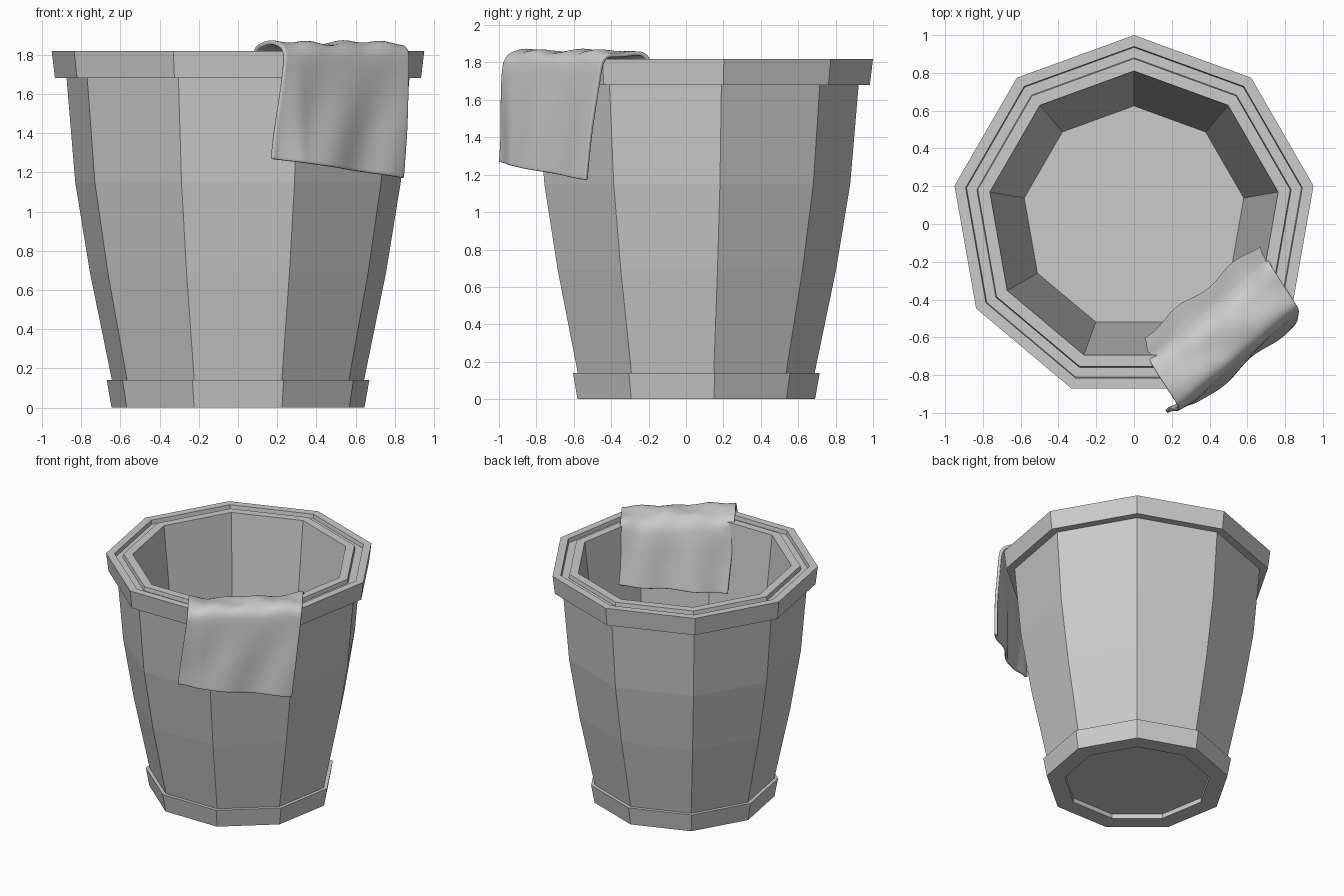
import bpy, bmesh
from math import sin, cos, pi, radians, hypot, exp
from mathutils import Vector

if "Cube" in bpy.data.objects:
    bpy.data.objects.remove(bpy.data.objects["Cube"])

CY = 0.035      # pot axis offset in y
SIDES = 9


def make_object(name, bm, smooth=False):
    bmesh.ops.recalc_face_normals(bm, faces=bm.faces[:])
    mesh = bpy.data.meshes.new(name)
    bm.to_mesh(mesh)
    bm.free()
    for p in mesh.polygons:
        p.use_smooth = smooth
    obj = bpy.data.objects.new(name, mesh)
    bpy.context.collection.objects.link(obj)
    return obj


def lathe(name, profile):
    """Nine-sided faceted solid, first and last rings are capped."""
    bm = bmesh.new()
    rings = []
    for r, z in profile:
        angs = [pi / 2 + i * 2 * pi / SIDES for i in range(SIDES)]
        rings.append([bm.verts.new((r * cos(a), CY + r * sin(a), z)) for a in angs])
    for lo, hi in zip(rings, rings[1:]):
        for i in range(SIDES):
            j = (i + 1) % SIDES
            bm.faces.new((lo[i], lo[j], hi[j], hi[i]))
    bm.faces.new(rings[0])
    bm.faces.new(rings[-1])
    return make_object(name, bm)


# Pot: recessed underside, foot, curved wall, grooved rim, straight inner wall
lathe("pot", [
    (0.525, 0.035), (0.525, 0), (0.655, 0), (0.68, 0.14), (0.653, 0.14),
    (0.767, 0.69), (0.843, 1.15), (0.888, 1.68),
    (0.948, 1.68), (0.965, 1.82), (0.905, 1.82), (0.90, 1.79),
    (0.845, 1.79), (0.84, 1.82), (0.775, 1.82), (0.59, 0.14)])

# Towel: path over the rim as (distance from axis, height), inside to outside
PATH = [(0.535, 1.35), (0.57, 1.50), (0.61, 1.68), (0.645, 1.79), (0.70, 1.84),
        (0.80, 1.853), (0.88, 1.85), (0.918, 1.83), (0.932, 1.78),
        (0.942, 1.65), (0.955, 1.45), (0.967, 1.22)]
LENS = [0]
for p, q in zip(PATH, PATH[1:]):
    LENS.append(LENS[-1] + hypot(q[0] - p[0], q[1] - p[1]))
MID = LENS[5]


def along(b):
    """Point on the path at arc length b from the middle of the rim."""
    t = b + MID
    i = 0
    while i < len(PATH) - 2 and t > LENS[i + 1]:
        i += 1
    f = (t - LENS[i]) / (LENS[i + 1] - LENS[i])
    return [PATH[i][k] + f * (PATH[i + 1][k] - PATH[i][k]) for k in (0, 1)]


def smooth_along(b):
    pts = [along(b + o) for o in (-0.03, 0, 0.03)]
    return [sum(p[k] for p in pts) / 3 for k in (0, 1)]


def step(x, lo, hi):
    t = min(1, max(0, (x - lo) / (hi - lo)))
    return t * t * (3 - 2 * t)


OUT = Vector((cos(radians(-50)), sin(radians(-50)), 0))
SIDE = Vector((-OUT.y, OUT.x, 0))
NA, NB = 48, 84
HALF, TILT = 0.405, 0.12


def towel_point(u, v):
    a = (2 * u - 1) * HALF
    b0 = -MID + v * LENS[-1]
    b = b0 + TILT * a                       # towel lies slightly askew
    s = -0.037 + a - TILT * b0
    d, z = smooth_along(b)
    hang_out, hang_in = step(b, 0.14, 0.6), step(-b, 0.12, 0.5)
    # folds on both flaps, crumples on the rim
    d += hang_out * 0.012 * sin(15 * a + 3 * b + 0.6)
    d += hang_in * 0.014 * sin(17 * a - 2 * b)
    top = exp(-(b / 0.16) ** 2)
    z += top * (0.007 * sin(26 * a + 9 * b) + 0.006 * sin(13 * a - 20 * b))
    # left corner wraps back, inner side edges stay raised
    d -= 0.07 * step(-s, 0.36, 0.54) * step(b, 0.05, 0.6)
    edge = step(abs(a), 0.27, HALF)
    z += 0.05 * edge * exp(-((b + 0.21) / 0.09) ** 2)
    return OUT * d + SIDE * s + Vector((0, CY, z))


bm = bmesh.new()
grid = [[bm.verts.new(towel_point(i / NA, j / NB)) for j in range(NB + 1)]
        for i in range(NA + 1)]
for i in range(NA):
    for j in range(NB):
        bm.faces.new((grid[i][j], grid[i + 1][j], grid[i + 1][j + 1], grid[i][j + 1]))
towel = make_object("towel", bm, smooth=True)
mod = towel.modifiers.new("thickness", 'SOLIDIFY')
mod.thickness = 0.022
mod.offset = 0
bev = towel.modifiers.new("hem", 'BEVEL')
bev.width = 0.006
bev.segments = 2
bev.angle_limit = radians(50)
